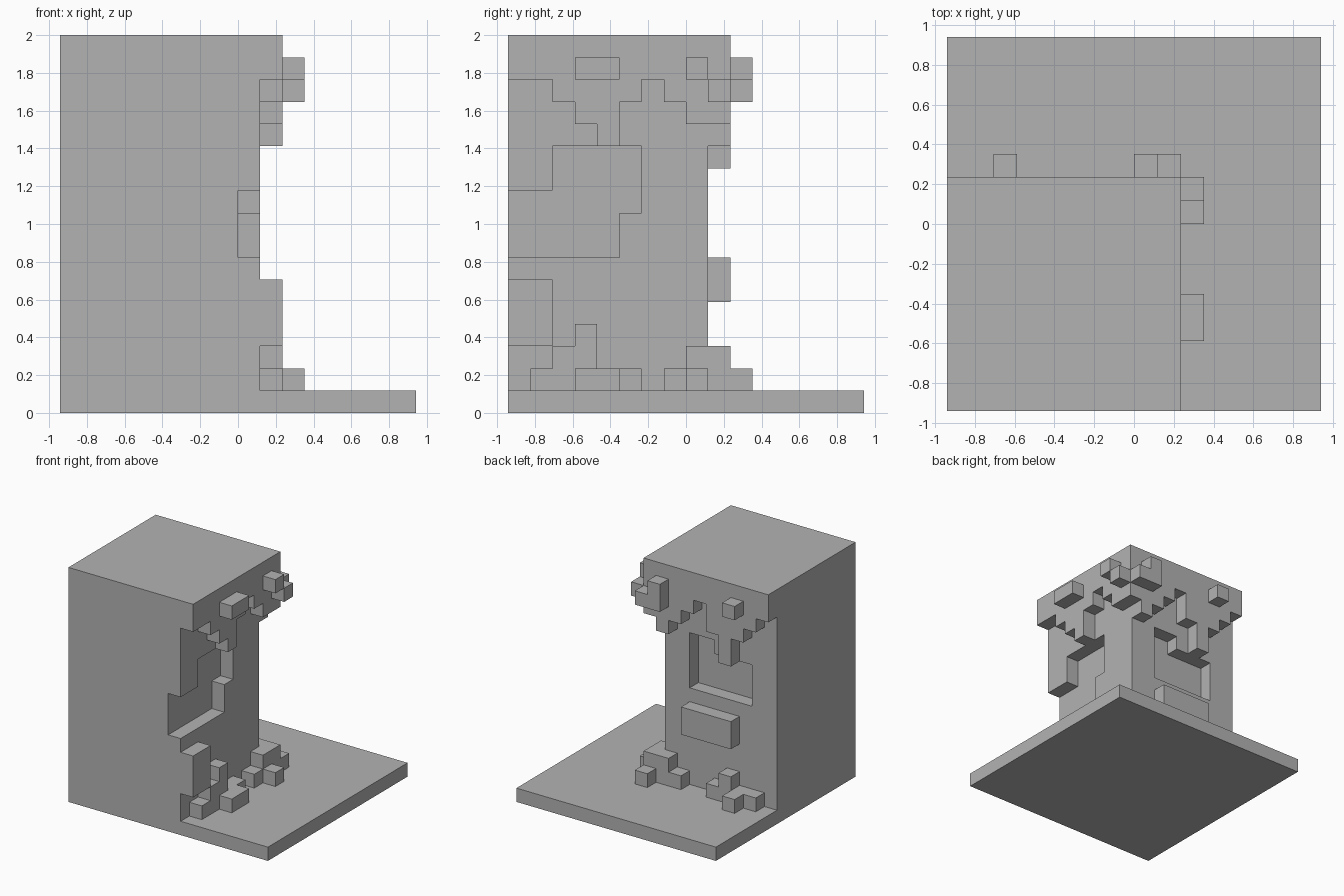
import bpy
import bmesh
import math
from itertools import product
from mathutils import Vector

# Remove the default cube
cube = bpy.data.objects.get("Cube")
if cube:
    bpy.data.objects.remove(cube, do_unlink=True)

UNIT = 2 / 17      # one block
HALF = 8           # the base is 16 blocks wide

stone = bpy.data.materials.new("plain_grey")
stone.use_nodes = True
GREY = (0.45, 0.45, 0.45, 1)
stone.diffuse_color = GREY
stone.node_tree.nodes["Principled BSDF"].inputs["Base Color"].default_value = GREY


def box(x0, x1, y0, y1, z0, z1):
    """Set of unit blocks filling a box."""
    return set(product(range(x0, x1), range(y0, y1), range(z0, z1)))


def boxes(*specs):
    return set().union(*(box(*s) for s in specs))


parts = {}

# Square ground slab
parts["base_slab"] = box(0, 16, 0, 16, 0, 1)

# Corner block with one shallow carved recess in each inner wall
side_recess = boxes((8, 9, 0, 5, 7, 9), (8, 9, 0, 6, 9, 10), (8, 9, 2, 6, 10, 12))
back_recess = boxes((2, 7, 8, 9, 8, 11), (5, 7, 8, 9, 11, 12))
parts["main_block"] = box(0, 9, 0, 9, 1, 17) - side_recess - back_recess

# Ragged overhangs: lower edge of each column along the wall
side_edge = [15, 15, 14, 13, 12, 14, 15, 14, 13, 13]
back_edge = [15, 14, 13, 11, 13, 15, 14, 13, 12]
parts["side_overhang"] = boxes(*((9, 10, j, j + 1, k, 17) for j, k in enumerate(side_edge)))
parts["back_overhang"] = boxes(*((i, i + 1, 9, 10, k, 17) for i, k in enumerate(back_edge)))

# Knobs sticking out of the overhangs
parts["side_knobs"] = boxes((10, 11, 3, 5, 15, 16), (10, 11, 8, 9, 15, 16),
                            (10, 11, 9, 10, 14, 15))
parts["back_knobs"] = boxes((2, 3, 10, 11, 15, 16), (8, 9, 10, 11, 14, 16),
                            (9, 10, 10, 11, 14, 15))

# Raised blocks halfway up the walls
parts["side_ledge"] = box(9, 10, 0, 2, 3, 6)
parts["back_ledge"] = box(3, 7, 9, 10, 5, 7)

# Rubble along the foot of the walls
parts["side_rubble"] = boxes((9, 10, 1, 2, 1, 2), (9, 10, 2, 3, 1, 3), (9, 10, 3, 4, 1, 4),
                             (9, 10, 4, 6, 1, 2), (10, 11, 3, 5, 1, 2))
parts["back_rubble"] = boxes((1, 3, 9, 10, 1, 2), (3, 4, 9, 10, 1, 3),
                             (4, 5, 9, 10, 1, 2), (2, 3, 10, 11, 1, 2))
parts["corner_rubble"] = boxes((9, 10, 7, 8, 1, 2), (9, 10, 8, 9, 1, 3), (10, 11, 8, 9, 1, 2),
                               (8, 10, 9, 10, 1, 3), (7, 8, 9, 10, 1, 2),
                               (9, 10, 10, 11, 1, 2))

solid = set().union(*parts.values())


def build(name, cells):
    """Skin the exposed block faces, then merge the coplanar ones."""
    bm = bmesh.new()
    verts = {}

    def vert(p):
        if p not in verts:
            verts[p] = bm.verts.new(((p[0] - HALF) * UNIT, (p[1] - HALF) * UNIT, p[2] * UNIT))
        return verts[p]

    for cell in sorted(cells):
        for axis, side in product(range(3), (0, 1)):
            neighbour = list(cell)
            neighbour[axis] += 2 * side - 1
            if tuple(neighbour) in solid:
                continue
            u, v = (axis + 1) % 3, (axis + 2) % 3
            ring = []
            for du, dv in ((0, 0), (1, 0), (1, 1), (0, 1)):
                p = list(cell)
                p[axis] += side
                p[u] += du
                p[v] += dv
                ring.append(vert(tuple(p)))
            bm.faces.new(ring if side else ring[::-1])
    bm.normal_update()
    bmesh.ops.dissolve_limit(bm, angle_limit=math.radians(1),
                             verts=bm.verts[:], edges=bm.edges[:])
    mesh = bpy.data.meshes.new(name)
    bm.to_mesh(mesh)
    bm.free()
    mesh.materials.append(stone)
    bpy.context.collection.objects.link(bpy.data.objects.new(name, mesh))


for part_name, part_cells in parts.items():
    build(part_name, part_cells)
